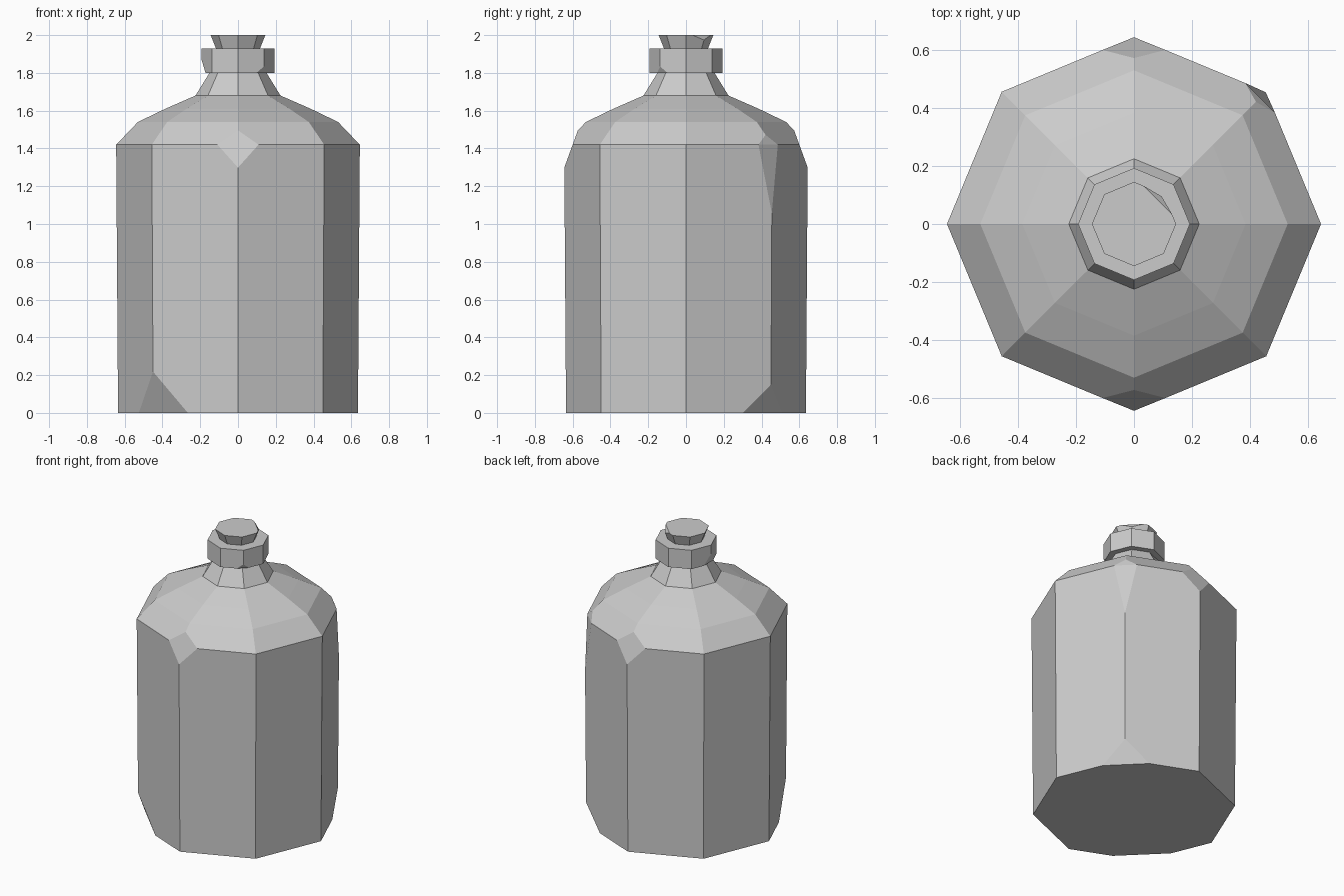
import bpy, bmesh
from math import cos, sin, radians
from mathutils import Vector

cube = bpy.data.objects.get("Cube")
if cube:
    bpy.data.objects.remove(cube, do_unlink=True)

grey = bpy.data.materials.new("plain_grey")
grey.use_nodes = True
colour = (0.6, 0.6, 0.6, 1)
grey.diffuse_color = colour
grey.node_tree.nodes["Principled BSDF"].inputs["Base Color"].default_value = colour


def chip(bm, angle, r1, z1, r2, z2):
    """Slice a corner off with a plane through (r1, z1) and (r2, z2), facing the given angle."""
    a = radians(angle)
    out = Vector((cos(a), sin(a), 0))
    normal = out * (z2 - z1) + Vector((0, 0, r1 - r2))
    cut = bmesh.ops.bisect_plane(
        bm, geom=bm.verts[:] + bm.edges[:] + bm.faces[:],
        plane_co=out * r1 + Vector((0, 0, z1)), plane_no=normal,
        clear_outer=True, dist=1e-5)
    edges = [e for e in cut["geom_cut"] if isinstance(e, bmesh.types.BMEdge)]
    bmesh.ops.holes_fill(bm, edges=edges, sides=0)


def turned(name, profile, chips):
    """Eight-sided closed solid from a (radius, height) profile, with chipped corners."""
    bm = bmesh.new()
    rings = [[bm.verts.new((r * cos(radians(45 * i)), r * sin(radians(45 * i)), z))
              for i in range(8)] for r, z in profile]
    for low, high in zip(rings, rings[1:]):
        for i in range(8):
            j = (i + 1) % 8
            bm.faces.new((low[i], low[j], high[j], high[i]))
    bm.faces.new(rings[0][::-1])
    bm.faces.new(rings[-1])
    for c in chips:
        chip(bm, *c)
    bmesh.ops.recalc_face_normals(bm, faces=bm.faces[:])
    mesh = bpy.data.meshes.new(name)
    bm.to_mesh(mesh)
    bm.free()
    mesh.materials.append(grey)
    obj = bpy.data.objects.new(name, mesh)
    bpy.context.collection.objects.link(obj)


# Bottle body with shoulder and neck
turned("bottle_body",
       [(0.635, 0), (0.645, 1.42), (0.53, 1.54), (0.385, 1.61), (0.225, 1.68), (0.145, 1.81)],
       [(-90, 0.64, 1.31, 0.6, 1.42),       # front shoulder
        (90, 0.64, 1.31, 0.6, 1.42),        # back shoulder
        (45, 0.643, 1.05, 0.615, 1.42),     # back left shoulder, long
        (45, 0.615, 1.42, 0.594, 1.475),
        (45, 0.574, 0, 0.636, 0.15),        # back left foot
        (-135, 0.559, 0, 0.637, 0.22)])     # front right foot

# Collar ring
turned("neck_collar", [(0.193, 1.8), (0.193, 1.93)],
       [(180, 0.172, 1.8, 0.193, 1.87), (-45, 0.177, 1.8, 0.193, 1.833)])

# Flared stopper
turned("stopper", [(0.115, 1.925), (0.145, 2)],
       [(45, 0.134, 1.975, 0.117, 2)])
